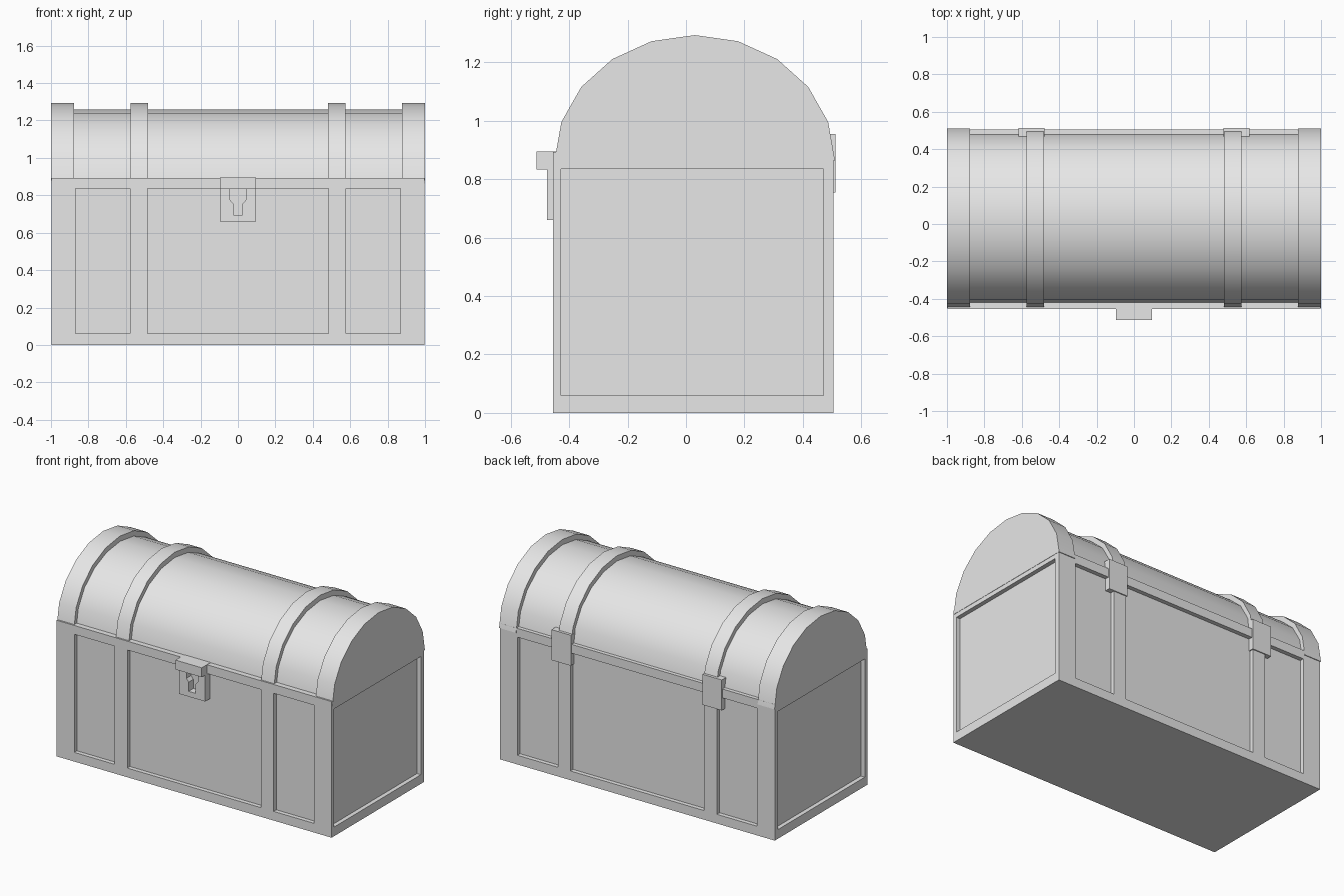
import bpy, bmesh, math
from mathutils import Matrix

if "Cube" in bpy.data.objects:
    bpy.data.objects.remove(bpy.data.objects["Cube"], do_unlink=True)

grey = bpy.data.materials.new("plain grey")
grey.use_nodes = True
grey.diffuse_color = (0.8, 0.8, 0.8, 1)
grey.node_tree.nodes["Principled BSDF"].inputs["Base Color"].default_value = (0.8, 0.8, 0.8, 1)

FRONT, BACK, END = -0.455, 0.505, 0.998
MID_Y, LID_BASE = 0.03, 0.863


def finish(name, bm):
    bmesh.ops.recalc_face_normals(bm, faces=bm.faces)
    mesh = bpy.data.meshes.new(name)
    bm.to_mesh(mesh)
    bm.free()
    mesh.materials.append(grey)
    obj = bpy.data.objects.new(name, mesh)
    bpy.context.collection.objects.link(obj)
    return obj


def add_box(bm, lo, hi):
    size = [b - a for a, b in zip(lo, hi)]
    mid = [(a + b) / 2 for a, b in zip(lo, hi)]
    matrix = Matrix.Translation(mid) @ Matrix.Diagonal((*size, 1))
    bmesh.ops.create_cube(bm, size=1, matrix=matrix)


def box(name, lo, hi):
    bm = bmesh.new()
    add_box(bm, lo, hi)
    return finish(name, bm)


def prism(name, points, offset):
    """Extrude a closed outline along an offset."""
    bm = bmesh.new()
    face = bm.faces.new([bm.verts.new(p) for p in points])
    side = bmesh.ops.extrude_face_region(bm, geom=[face], use_keep_orig=True)
    verts = [v for v in side["geom"] if isinstance(v, bmesh.types.BMVert)]
    bmesh.ops.translate(bm, vec=offset, verts=verts)
    return finish(name, bm)


def activate(obj):
    bpy.ops.object.select_all(action="DESELECT")
    obj.select_set(True)
    bpy.context.view_layer.objects.active = obj


def arch(name, x0, x1, half_width, height):
    """Half-round length of lid, smooth around the curve."""
    angles = [math.pi * i / 10 for i in range(11)]
    points = [(x0, MID_Y - half_width * math.cos(a), LID_BASE + height * math.sin(a))
              for a in angles]
    obj = prism(name, points, (x1 - x0, 0, 0))
    activate(obj)
    bpy.ops.object.shade_smooth_by_angle(angle=math.radians(35))


# Chest body with recessed panels on all four sides
body = box("chest_body", (-END, FRONT, 0), (END, BACK, 0.893))
depth, low, high = 0.028, 0.06, 0.835
cuts = bmesh.new()
for x0, x1 in ((-0.87, -0.577), (-0.485, 0.485), (0.577, 0.87)):
    add_box(cuts, (x0, FRONT - 0.1, low), (x1, FRONT + depth, high))
    add_box(cuts, (x0, BACK - depth, low), (x1, BACK + 0.1, high))
for x0, x1 in ((-END - 0.1, -END + depth), (END - depth, END + 0.1)):
    add_box(cuts, (x0, -0.428, low), (x1, 0.47, high))
cutter = finish("panel_cutter", cuts)
cutter.hide_render = True
recess = body.modifiers.new("panels", "BOOLEAN")
recess.operation, recess.solver, recess.object = "DIFFERENCE", "EXACT", cutter
activate(body)
bpy.ops.object.modifier_apply(modifier="panels")
bpy.data.objects.remove(cutter, do_unlink=True)

# Rounded lid and its raised bands
arch("lid", -0.95, 0.95, 0.455, 0.395)
for side, s in (("left", 1), ("right", -1)):
    arch(side + "_end_band", s * 0.877, s * 1.0, 0.48, 0.43)
    arch(side + "_middle_band", s * 0.48, s * 0.575, 0.48, 0.43)
    # Hinge plate on the back
    inner, outer = sorted((s * 0.478, s * 0.618))
    box(side + "_hinge", (inner, 0.46, 0.755), (outer, 0.512, 0.955))

# Latch block, and lock plate with an open-topped keyhole
box("latch_block", (-0.095, -0.512, 0.833), (0.095, -0.42, 0.895))
half = [(0.095, 0.66), (0.095, 0.835), (0.042, 0.835), (0.042, 0.775), (0.025, 0.755), (0.025, 0.695)]
outline = half + [(-x, z) for x, z in reversed(half)]
prism("lock_plate", [(x, -0.476, z) for x, z in outline], (0, 0.052, 0))
